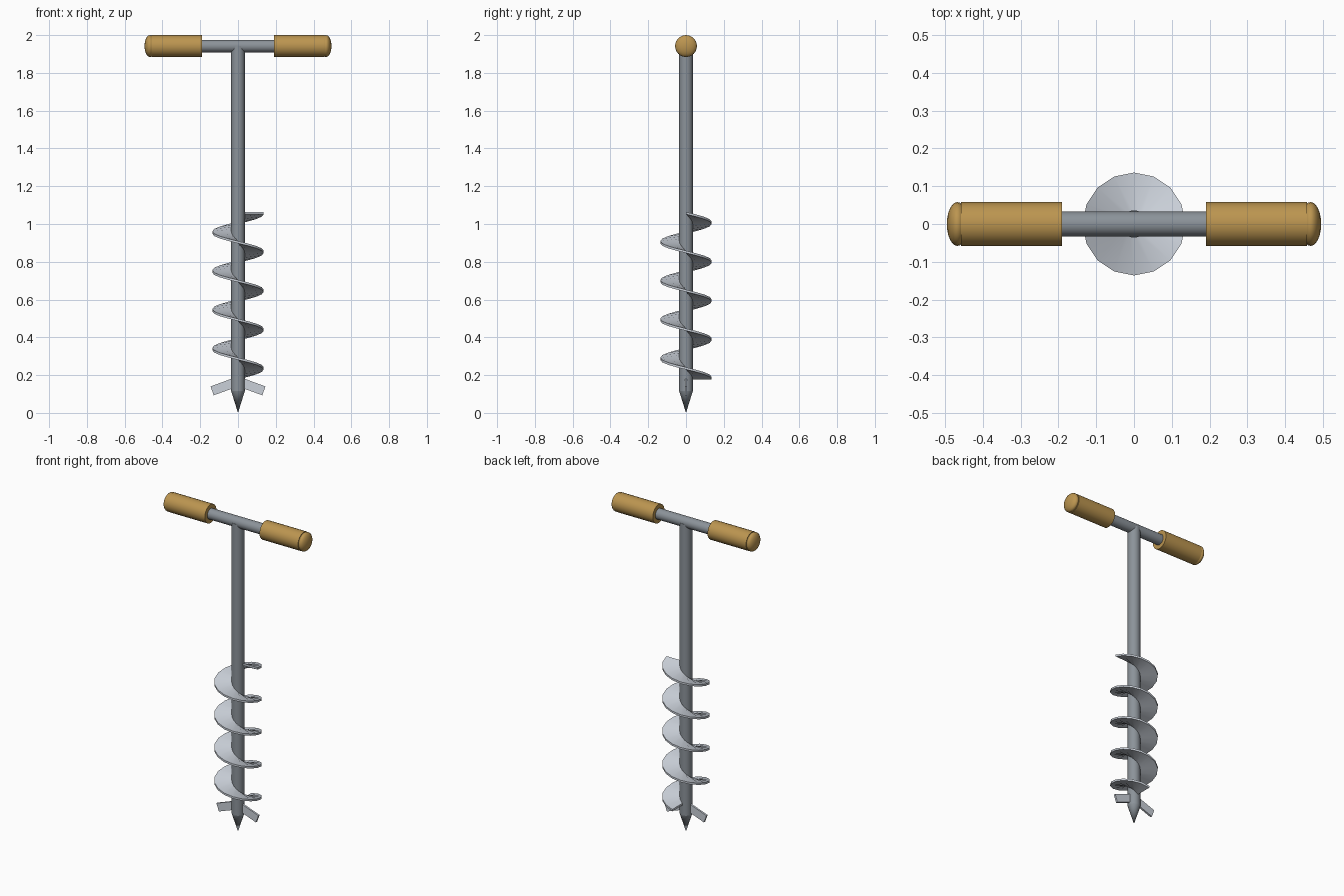
import bpy, bmesh, math
from mathutils import Matrix

if "Cube" in bpy.data.objects:
    bpy.data.objects.remove(bpy.data.objects["Cube"])


def material(name, rgb):
    m = bpy.data.materials.new(name)
    m.diffuse_color = (*rgb, 1)
    m.use_nodes = True
    m.node_tree.nodes["Principled BSDF"].inputs["Base Color"].default_value = m.diffuse_color
    return m


STEEL = material("grey steel", (0.26, 0.29, 0.32))
BRIGHT = material("bright steel", (0.59, 0.63, 0.69))
WOOD = material("wood", (0.50, 0.30, 0.08))


def finish(name, bm, mat, smooth=True):
    bmesh.ops.recalc_face_normals(bm, faces=bm.faces)
    me = bpy.data.meshes.new(name)
    bm.to_mesh(me)
    bm.free()
    me.materials.append(mat)
    ob = bpy.data.objects.new(name, me)
    bpy.context.collection.objects.link(ob)
    if smooth:
        bpy.ops.object.select_all(action='DESELECT')
        ob.select_set(True)
        bpy.context.view_layer.objects.active = ob
        bpy.ops.object.shade_smooth_by_angle(angle=math.radians(35))
    return ob


def rod(name, r1, r2, a, b, mat, axis='Z', z=0.0, sides=24):
    """Cylinder or cone running from a to b along Z, or along X at height z."""
    bm = bmesh.new()
    mx = Matrix.Translation((0, 0, (a + b) / 2))
    if axis == 'X':
        mx = Matrix.Translation((0, 0, z)) @ Matrix.Rotation(math.pi / 2, 4, 'Y') @ mx
    bmesh.ops.create_cone(bm, cap_ends=True, segments=sides, radius1=r1, radius2=r2,
                          depth=b - a, matrix=mx)
    return finish(name, bm, mat)


BAR_Z = 1.942
# Shaft, pointed tip and crossbar
rod("shaft", 0.036, 0.036, 0.115, BAR_Z, STEEL)
rod("tip", 0.0, 0.036, 0.0, 0.115, STEEL)
rod("crossbar", 0.033, 0.033, -0.45, 0.45, STEEL, 'X', BAR_Z)

for side, s in (("left", -1), ("right", 1)):
    # Wooden grip and its rounded end
    a, b = sorted((0.19 * s, 0.457 * s))
    rod(side + "_grip", 0.058, 0.058, a, b, WOOD, 'X', BAR_Z)
    bm = bmesh.new()
    bmesh.ops.create_uvsphere(
        bm, u_segments=24, v_segments=12, radius=0.058,
        matrix=Matrix.Translation((0.467 * s, 0, BAR_Z))
        @ Matrix.Diagonal((0.48, 1, 1, 1)) @ Matrix.Rotation(math.pi / 2, 4, 'Y'))
    finish(side + "_grip_end", bm, WOOD)

    # Cutting blade sloping down and outward
    bm = bmesh.new()
    bmesh.ops.create_cube(
        bm, size=1,
        matrix=Matrix.Translation((0.076 * s, 0, 0.139))
        @ Matrix.Rotation(math.radians(20) * s, 4, 'Y')
        @ Matrix.Diagonal((0.13, 0.012, 0.05, 1)))
    finish(side + "_blade", bm, BRIGHT, smooth=False)

# Spiral flight: a thin section swept clockwise up the shaft
PER_TURN, TURNS, PITCH, Z0, T = 16, 4.25, 0.2056, 0.184, 0.006
SECTION = ((0.03, -T), (0.136, -T), (0.136, T), (0.03, T))
bm = bmesh.new()
rings = []
for i in range(int(PER_TURN * TURNS) + 1):
    ang = math.pi / 2 - math.tau * i / PER_TURN
    z = Z0 + PITCH * i / PER_TURN
    rings.append([bm.verts.new((r * math.cos(ang), r * math.sin(ang), z + h))
                  for r, h in SECTION])
for p, q in zip(rings, rings[1:]):
    for k in range(4):
        n = (k + 1) % 4
        bm.faces.new((p[k], p[n], q[n], q[k]))
bm.faces.new(rings[0])
bm.faces.new(rings[-1])
finish("spiral_flight", bm, BRIGHT)
